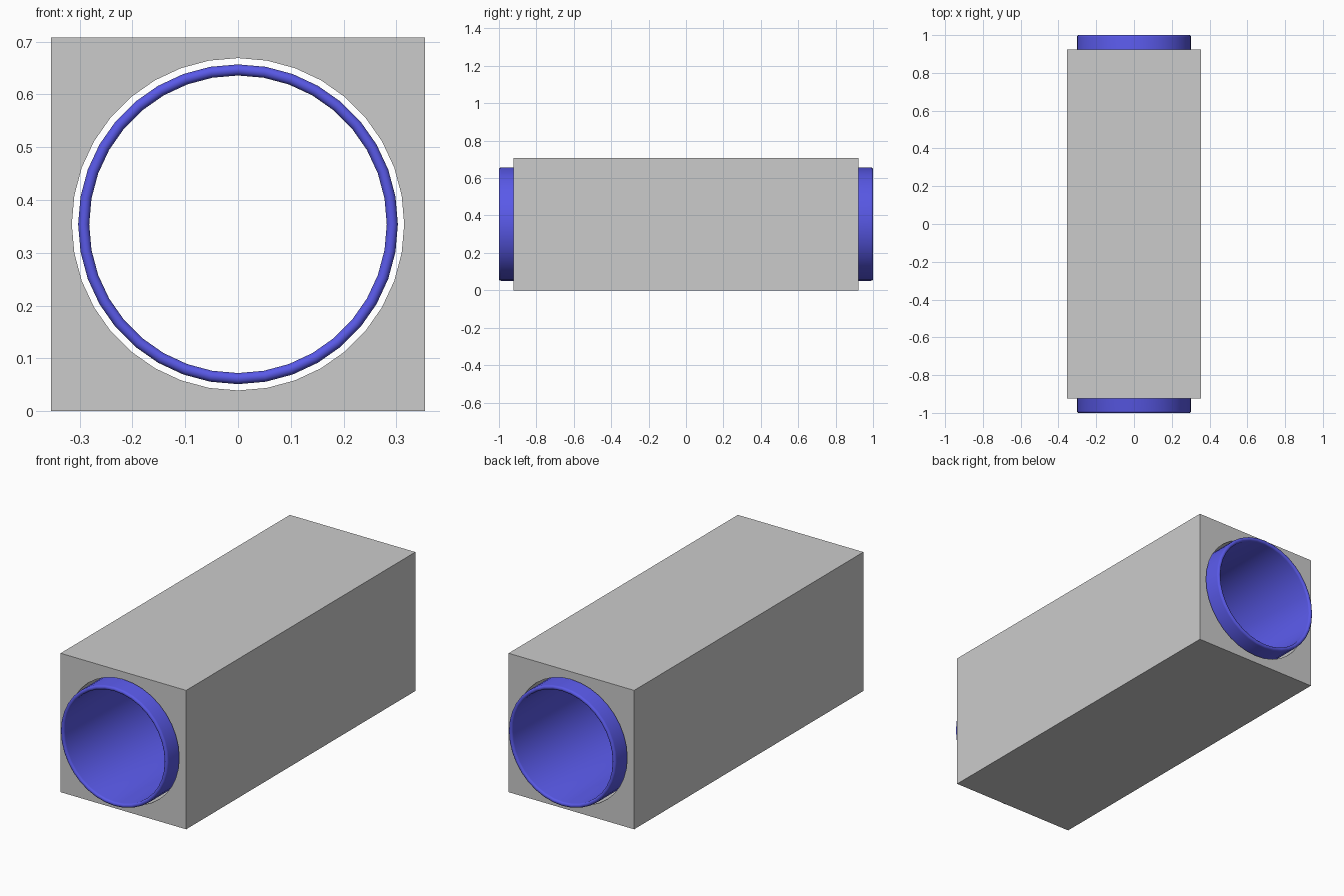
import bpy, bmesh
from math import pi, sin, cos, radians

if "Cube" in bpy.data.objects:
    bpy.data.objects.remove(bpy.data.objects["Cube"])

SIDES = 36
CZ = 0.354               # height of the bore axis
HALF_W, HALF_L = 0.354, 0.923


def add_object(name, bm):
    bmesh.ops.recalc_face_normals(bm, faces=bm.faces)
    mesh = bpy.data.meshes.new(name)
    bm.to_mesh(mesh)
    bm.free()
    ob = bpy.data.objects.new(name, mesh)
    bpy.context.collection.objects.link(ob)
    ob.location.z = CZ
    bpy.ops.object.select_all(action='DESELECT')
    ob.select_set(True)
    bpy.context.view_layer.objects.active = ob
    return ob


def lathe(name, profile):
    """Revolve a closed (radius, y) profile around the y axis."""
    bm = bmesh.new()
    rings = []
    for i in range(SIDES):
        a = 2 * pi * i / SIDES
        rings.append([bm.verts.new((r * sin(a), y, r * cos(a))) for r, y in profile])
    n = len(profile)
    for i in range(SIDES):
        p, q = rings[i], rings[(i + 1) % SIDES]
        for j in range(n):
            k = (j + 1) % n
            bm.faces.new((p[j], p[k], q[k], q[j]))
    return add_object(name, bm)


# Square block with a round bore through its length
bm = bmesh.new()
bmesh.ops.create_cube(bm, size=2)
bmesh.ops.scale(bm, vec=(HALF_W, HALF_L, HALF_W), verts=bm.verts)
block = add_object("block", bm)

bpy.ops.mesh.primitive_cylinder_add(vertices=SIDES, radius=0.315, depth=3,
                                    location=(0, 0, CZ), rotation=(pi / 2, 0, 0))
cutter = bpy.context.object
cutter.name = "bore_cutter"
cutter.hide_render = True
cut = block.modifiers.new("bore", 'BOOLEAN')
cut.operation = 'DIFFERENCE'
cut.solver = 'EXACT'
cut.object = cutter
bpy.context.view_layer.objects.active = block
bpy.ops.object.modifier_apply(modifier=cut.name)
bpy.data.objects.remove(cutter)

# Inner tube with rounded lips, standing clear of the bore
R_OUT, R_IN = 0.303, 0.282
rad = (R_OUT - R_IN) / 2
mid = (R_OUT + R_IN) / 2
front = [(mid + rad * cos(radians(t)), -1 + rad - rad * sin(radians(t)))
         for t in range(0, 181, 30)]
back = [(r, -y) for r, y in reversed(front)]
tube = lathe("inner_tube", front + back)
bpy.ops.object.shade_smooth_by_angle(angle=radians(40))
blue = bpy.data.materials.new("tube_blue")
blue.diffuse_color = (0.1, 0.1, 0.8, 1)
blue.use_nodes = True
blue.node_tree.nodes["Principled BSDF"].inputs["Base Color"].default_value = blue.diffuse_color
tube.data.materials.append(blue)
